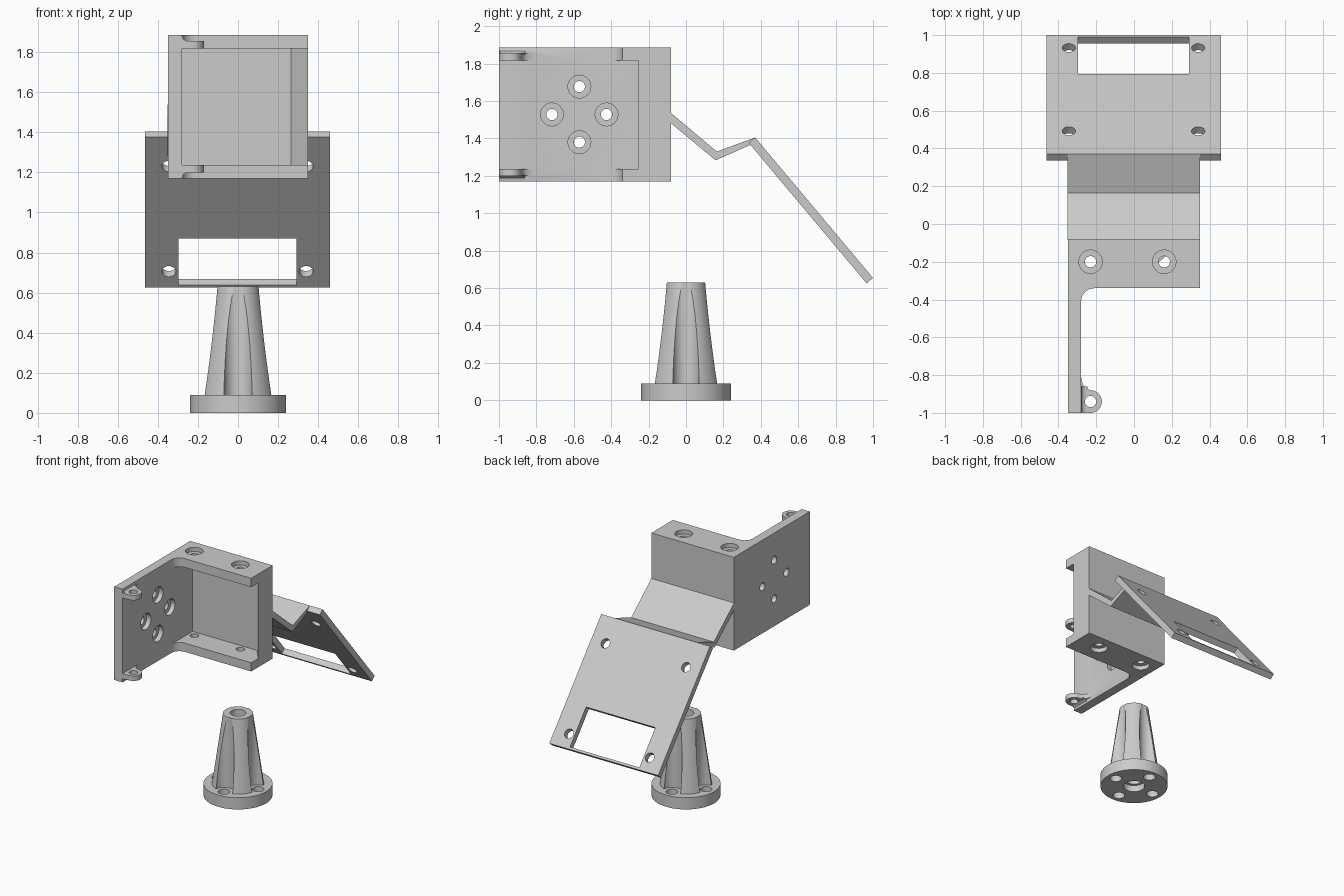
import bpy, bmesh
from math import sin, cos, pi, radians
from mathutils import Matrix, Vector

if "Cube" in bpy.data.objects:
    bpy.data.objects.remove(bpy.data.objects["Cube"])


def finish(name, bm, matrix=None):
    if matrix is not None:
        bmesh.ops.transform(bm, matrix=matrix, verts=bm.verts)
    bmesh.ops.recalc_face_normals(bm, faces=bm.faces)
    me = bpy.data.meshes.new(name)
    bm.to_mesh(me)
    bm.free()
    ob = bpy.data.objects.new(name, me)
    bpy.context.collection.objects.link(ob)
    return ob


def prism(name, pts, a, b, axis='z', matrix=None):
    """Extrude a 2D outline from a to b along an axis."""
    place = {'z': lambda u, v, w: (u, v, w),
             'x': lambda u, v, w: (w, u, v),
             'y': lambda u, v, w: (u, w, v)}[axis]
    bm = bmesh.new()
    lo = [bm.verts.new(place(u, v, a)) for u, v in pts]
    hi = [bm.verts.new(place(u, v, b)) for u, v in pts]
    bm.faces.new(lo)
    bm.faces.new(hi)
    for i in range(len(pts)):
        j = (i + 1) % len(pts)
        bm.faces.new((lo[i], lo[j], hi[j], hi[i]))
    return finish(name, bm, matrix)


def arc(cx, cy, r, a0, a1, n):
    return [(cx + r * cos(radians(a0 + (a1 - a0) * i / n)),
             cy + r * sin(radians(a0 + (a1 - a0) * i / n))) for i in range(n + 1)]


def rod(u, v, r, a, b, axis='z', matrix=None, n=32):
    return prism("rod", arc(u, v, r, 0, 360, n)[:-1], a, b, axis, matrix)


def cone(name, r0, r1, z0, z1, n=64):
    bm = bmesh.new()
    bmesh.ops.create_cone(bm, cap_ends=True, segments=n, radius1=r0, radius2=r1,
                          depth=z1 - z0, matrix=Matrix.Translation((0, 0, (z0 + z1) / 2)))
    return finish(name, bm)


def combine(ob, tool, op='DIFFERENCE'):
    m = ob.modifiers.new("bool", 'BOOLEAN')
    m.operation, m.solver, m.object = op, 'EXACT', tool
    bpy.context.view_layer.objects.active = ob
    bpy.ops.object.modifier_apply(modifier=m.name)
    bpy.data.objects.remove(tool, do_unlink=True)


def smooth(ob):
    bpy.ops.object.select_all(action='DESELECT')
    ob.select_set(True)
    bpy.context.view_layer.objects.active = ob
    bpy.ops.object.shade_smooth_by_angle(angle=radians(30))


# Fluted post on a round flange
post = cone("fluted_stand", 0.186, 0.104, 0.05, 0.63)
spots = [(0.17 * cos(k * pi / 2), 0.17 * sin(k * pi / 2)) for k in range(4)]
for x, y in spots:
    combine(post, rod(x, y, 0.07, 0.0, 0.7))
combine(post, cone("flange", 0.24, 0.24, 0, 0.09), 'UNION')
for x, y in spots:
    combine(post, rod(x, y, 0.042, -0.1, 0.2))
combine(post, rod(0, 0, 0.056, -0.1, 0.8))
combine(post, rod(0, 0, 0.076, -0.1, 0.05))
smooth(post)

# Bracket: L-shaped block with a pocket between two flanges
Z0, Z1 = 1.17, 1.885
outline = ([(-0.35, -1), (-0.28, -1)] + arc(-0.21, -0.41, 0.07, 180, 90, 8)
           + [(0.35, -0.34), (0.35, -0.08), (-0.35, -0.08)])
bracket = prism("bracket", outline, Z0, Z1)
pocket = [(-0.28, -0.6), (0.40, -0.6), (0.40, -0.317), (0.265, -0.15), (-0.28, -0.15)]
combine(bracket, prism("pocket", pocket, 1.237, 1.817))

# Screw lugs on the side wall, mirrored top and bottom
lug = ([(-0.3, -1)] + arc(-0.23, -0.94, 0.06, -90, 90, 14)
       + [(-0.252, -0.872), (-0.27, -0.852), (-0.28, -0.81), (-0.3, -0.81)])
mid = (Z0 + Z1) / 2
for s in (1, -1):
    a, b = sorted((mid + s * 0.29, mid + s * 0.328))
    combine(bracket, prism("lug", lug, a, b), 'UNION')
    web = [(-0.3, mid + s * 0.31), (-0.245, mid + s * 0.325), (-0.262, mid + s * 0.33),
           (-0.275, mid + s * 0.34), (-0.28, mid + s * 0.355), (-0.3, mid + s * 0.355)]
    combine(bracket, prism("web", web, -0.995, -0.86, 'y'), 'UNION')
    a, b = sorted((mid + s * 0.2, mid + s * 0.45))
    combine(bracket, rod(-0.23, -0.94, 0.03, a, b))
    # Counterbored flange holes
    for x in (-0.23, 0.16):
        combine(bracket, rod(x, -0.2, 0.03, a, b))
        c, d = sorted((mid + s * 0.325, mid + s * 0.45))
        combine(bracket, rod(x, -0.2, 0.062, c, d))

# Four counterbored holes in the side wall
for y, z in ((-0.57, 1.677), (-0.57, 1.38), (-0.717, 1.528), (-0.425, 1.528)):
    combine(bracket, rod(y, z, 0.03, -0.45, -0.2, 'x'))
    combine(bracket, rod(y, z, 0.061, -0.315, -0.2, 'x'))
smooth(bracket)

# Bent arm behind the bracket
arm = prism("bent_arm", [(-0.085, 1.54), (0.165, 1.33), (0.37, 1.405),
                         (0.337, 1.362), (0.158, 1.283), (-0.085, 1.485)],
            -0.352, 0.35, 'x')

# Sloping mounting plate, built flat (x, along slope, normal) and tilted
tilt = Matrix.Translation(Vector((0, 0.37, 1.405))) @ Matrix.Rotation(radians(-50), 4, 'X')


def slab(name, x0, x1, s0, s1, a, b):
    return prism(name, [(x0, s0), (x1, s0), (x1, s1), (x0, s1)], a, b, 'z', tilt)


plate = slab("mounting_plate", -0.463, 0.46, 0, 0.98, -0.045, 0)
combine(plate, slab("window", -0.296, 0.292, 0.66, 0.963, -0.2, 0.2))
for x in (-0.345, 0.34):
    for s in (0.19, 0.875):
        combine(plate, rod(x, s, 0.035, -0.2, 0.2, 'z', tilt))
smooth(plate)
